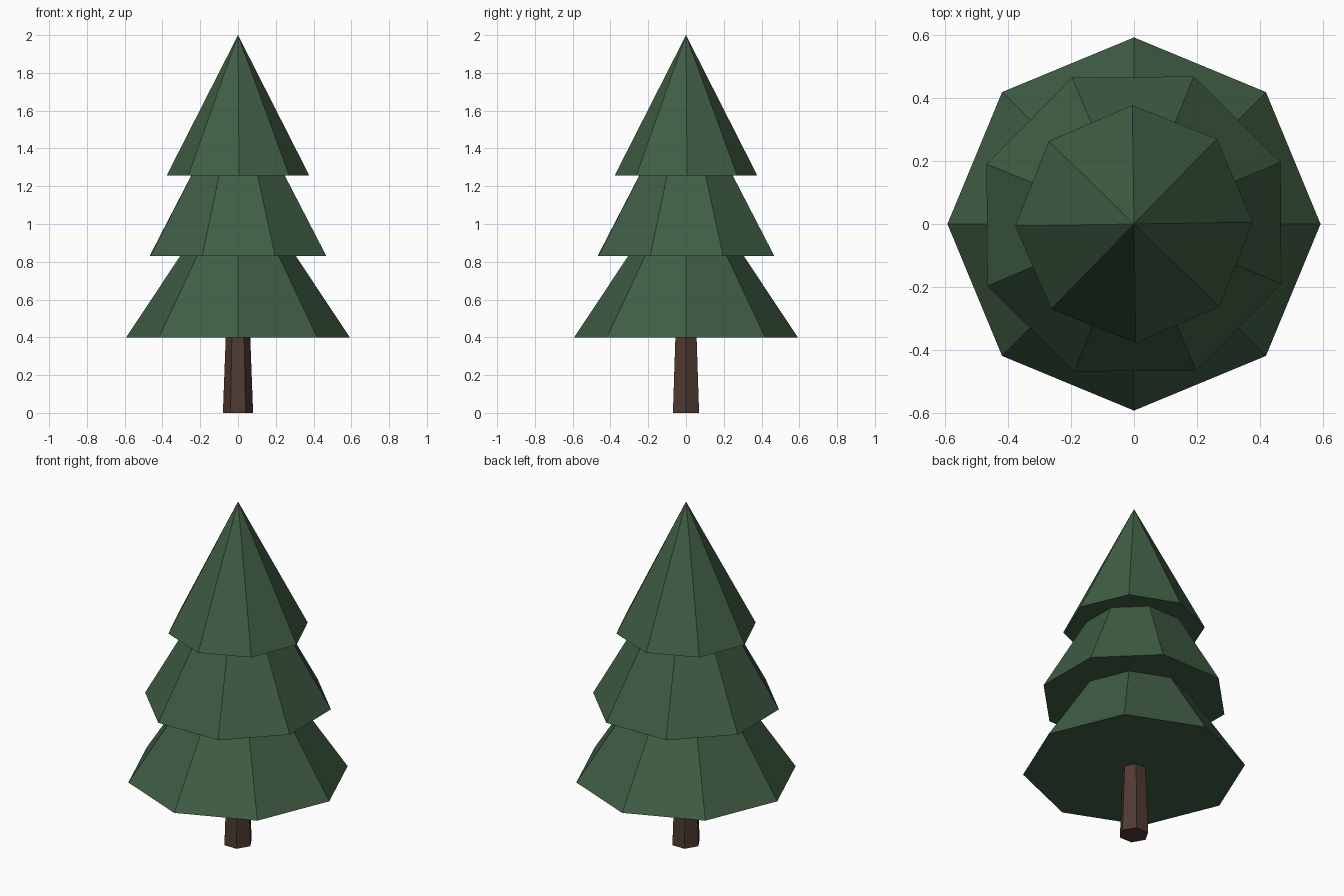
import bpy
import math

if "Cube" in bpy.data.objects:
    bpy.data.objects.remove(bpy.data.objects["Cube"])


def material(name, colour):
    m = bpy.data.materials.new(name)
    m.diffuse_color = (*colour, 1)
    m.use_nodes = True
    m.node_tree.nodes["Principled BSDF"].inputs["Base Color"].default_value = m.diffuse_color
    return m


def cone(name, sides, r1, r2, z1, z2, turn, mat):
    """Flat-sided cone or frustum from z1 to z2, first corner at angle `turn`."""
    bpy.ops.mesh.primitive_cone_add(vertices=sides, radius1=r1, radius2=r2,
                                    depth=z2 - z1, location=(0, 0, (z1 + z2) / 2))
    ob = bpy.context.object
    ob.name = name
    # primitive starts with a corner on +y
    ob.rotation_euler.z = turn - math.pi / 2
    ob.data.materials.append(mat)
    return ob


bark = material("brown bark", (0.08, 0.042, 0.032))
needles = material("dark green needles", (0.051, 0.112, 0.058))

# Tapered six-sided trunk
cone("trunk", 6, 0.08, 0.063, 0, 0.45, 0, bark)

# Eight-sided foliage tiers, each twisted a little more than the one below
# (base radius, top radius, base z, top z)
tiers = [
    ("lower_foliage", 0.592, 0.28, 0.40, 0.87),
    ("middle_foliage", 0.505, 0.243, 0.83, 1.30),
    ("top_foliage", 0.377, 0.0, 1.258, 2.0),
]
for i, (name, r1, r2, z1, z2) in enumerate(tiers):
    cone(name, 8, r1, r2, z1, z2, 0.4 * i, needles)
